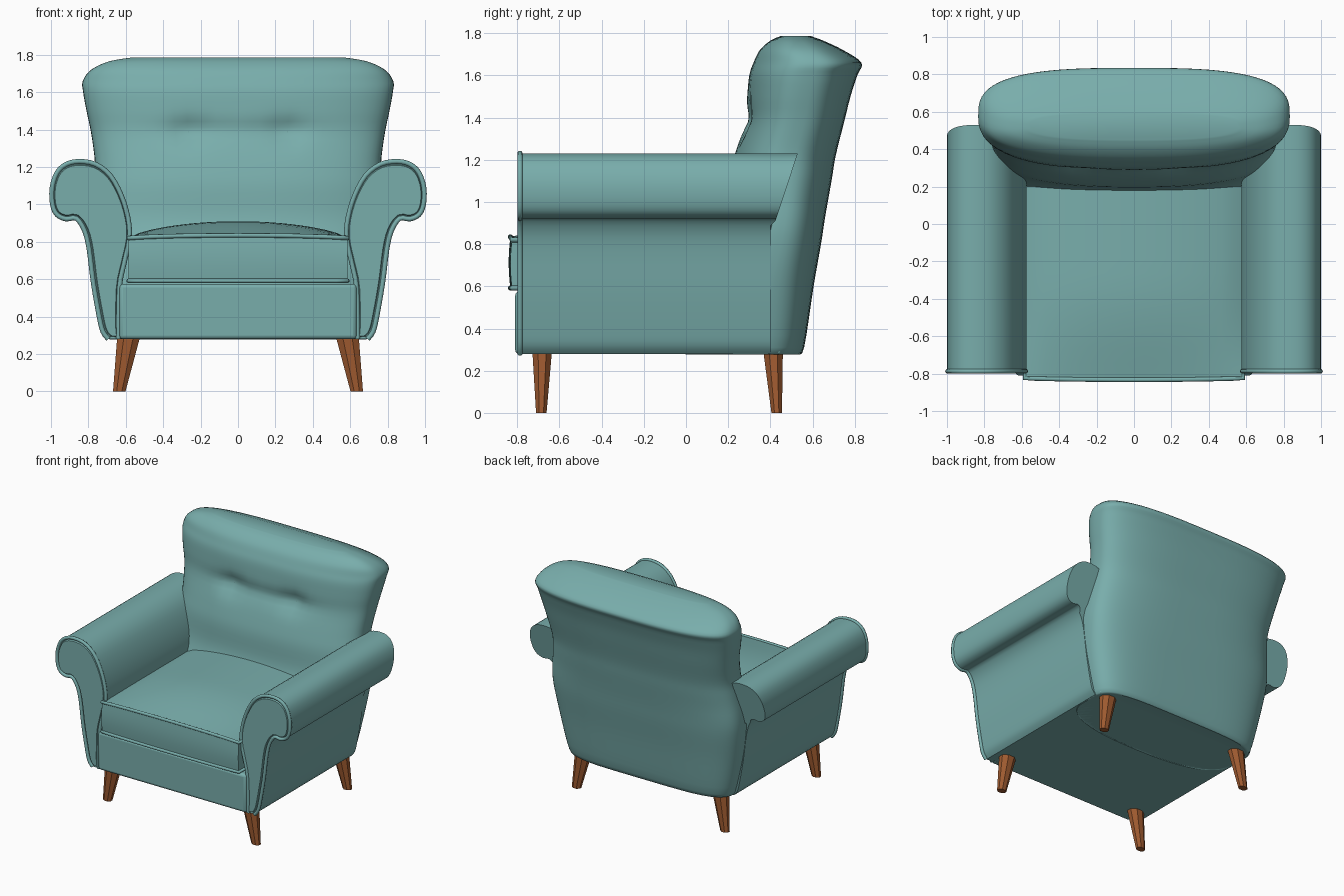
import bpy, bmesh, math
from mathutils import Vector

if "Cube" in bpy.data.objects:
    bpy.data.objects.remove(bpy.data.objects["Cube"])


def material(name, rgb):
    m = bpy.data.materials.new(name)
    m.diffuse_color = (*rgb, 1)
    m.use_nodes = True
    m.node_tree.nodes["Principled BSDF"].inputs["Base Color"].default_value = m.diffuse_color
    return m


TEAL = material("teal fabric", (0.19, 0.42, 0.41))
WOOD = material("brown wood", (0.35, 0.105, 0.03))


def spline(pts, steps):
    """Catmull-Rom through a list of equal-length tuples."""
    p = [Vector(q) for q in [pts[0], *pts, pts[-1]]]
    out = []
    for a, b, c, d in zip(p, p[1:], p[2:], p[3:]):
        for k in range(steps):
            t = k / steps
            out.append(0.5 * (2 * b + (c - a) * t + (2 * a - 5 * b + 4 * c - d) * t * t
                              + (3 * b - a - 3 * c + d) * t ** 3))
    return out + [p[-1]]


def finish(name, bm, mat, mirror=False, angle=40, bevel=0):
    bmesh.ops.recalc_face_normals(bm, faces=bm.faces)
    me = bpy.data.meshes.new(name)
    bm.to_mesh(me)
    bm.free()
    me.materials.append(mat)
    ob = bpy.data.objects.new(name, me)
    bpy.context.collection.objects.link(ob)
    bpy.ops.object.select_all(action='DESELECT')
    ob.select_set(True)
    bpy.context.view_layer.objects.active = ob
    bpy.ops.object.shade_smooth_by_angle(angle=math.radians(angle))
    if bevel:
        b = ob.modifiers.new("round", 'BEVEL')
        b.width, b.segments = bevel, 3
    if mirror:
        ob.modifiers.new("mirror", 'MIRROR')
    return ob


def loft(rings):
    """Closed rings of points joined by quads, capped at both ends."""
    bm = bmesh.new()
    vs = [[bm.verts.new(p) for p in r] for r in rings]
    n = len(vs[0])
    for a, b in zip(vs, vs[1:]):
        for i in range(n):
            j = (i + 1) % n
            bm.faces.new((a[i], a[j], b[j], b[i]))
    bm.faces.new(vs[0])
    last = bm.faces.new(vs[-1])
    bmesh.ops.recalc_face_normals(bm, faces=bm.faces)
    return bm, last


def box(name, x, y0, y1, z0, z1, bevel):
    bm, _ = loft([[(-x, y0, z), (x, y0, z), (x, y1, z), (-x, y1, z)] for z in (z0, z1)])
    return finish(name, bm, TEAL, bevel=bevel)


def piping(name, pts, r, closed=False, mirror=False):
    cu = bpy.data.curves.new(name, 'CURVE')
    cu.dimensions = '3D'
    cu.bevel_depth, cu.bevel_resolution = r, 2
    s = cu.splines.new('POLY')
    s.points.add(len(pts) - 1)
    for q, p in zip(s.points, pts):
        q.co = (*p, 1)
    s.use_cyclic_u = closed
    cu.materials.append(TEAL)
    ob = bpy.data.objects.new(name, cu)
    bpy.context.collection.objects.link(ob)
    if mirror:
        ob.modifiers.new("mirror", 'MIRROR')


# Back: rings of (z, half width, front y, rear y)
BACK = [(0.28, 0.67, 0.0, 0.53), (0.31, 0.705, 0.0, 0.56), (0.6, 0.77, 0.05, 0.605),
        (0.8, 0.795, 0.14, 0.64), (0.93, 0.795, 0.185, 0.66), (1.1, 0.775, 0.20, 0.69),
        (1.22, 0.765, 0.23, 0.71), (1.38, 0.785, 0.28, 0.75), (1.5, 0.81, 0.29, 0.78),
        (1.6, 0.828, 0.30, 0.812), (1.66, 0.83, 0.32, 0.832), (1.72, 0.785, 0.35, 0.745),
        (1.765, 0.69, 0.40, 0.65), (1.787, 0.56, 0.45, 0.59)]


def back_ring(z, w, yf, yr, seg=72):
    yc, b = (yf + yr) / 2, (yr - yf) / 2
    out = []
    for i in range(seg):
        a = 2 * math.pi * i / seg
        c, s = math.cos(a), math.sin(a)
        n = 2.5 if s < 0 else 3 + 2 * max(0, 1 - z)
        x = w * math.copysign(abs(c) ** (2 / n), c)
        y = yc + b * math.copysign(abs(s) ** (2 / n), s)
        if s < 0:  # tufting dents and the soft crease between them
            for bx in (-0.26, 0.26):
                y += 0.035 * math.exp(-((x - bx) ** 2 + (z - 1.39) ** 2) / 0.006)
            y += 0.015 * math.exp(-((z - 1.39) / 0.05) ** 2 - (x / 0.45) ** 4)
        out.append((x, y, z))
    return out


bm, _ = loft([back_ring(*r) for r in spline(BACK, 4)])
finish("back", bm, TEAL, angle=50)

# Back buttons
bm = bmesh.new()
bmesh.ops.create_uvsphere(bm, u_segments=12, v_segments=8, radius=0.026)
for v in bm.verts:
    v.co = (v.co.x + 0.26, v.co.y * 0.5 + 0.345, v.co.z + 1.39)
finish("back_buttons", bm, TEAL, mirror=True)

# Rolled arms: scroll profile from outer bottom over the top to inner bottom
ARM = [(0.69, 0.28), (0.72, 0.32), (0.74, 0.4), (0.772, 0.58), (0.795, 0.76), (0.82, 0.86),
       (0.865, 0.925), (0.92, 0.922), (0.97, 0.945), (0.995, 1.0), (0.997, 1.09),
       (0.97, 1.17), (0.92, 1.215), (0.85, 1.23), (0.76, 1.215), (0.68, 1.155),
       (0.62, 1.05), (0.583, 0.93), (0.575, 0.82), (0.605, 0.68), (0.63, 0.55), (0.635, 0.28)]
prof = spline(ARM, 3)


def arm_end(x, z):
    return 0.53 - (1.23 - z) * 0.33 if z > 0.9 else 0.40


cx, cz = 0.8, 0.95
rings = [[(x, arm_end(x, z), z) for x, z in prof],
         [(x, -0.785, z) for x, z in prof]]
bm, front = loft(rings)
bmesh.ops.inset_individual(bm, faces=[front], thickness=0.016, depth=0.0)
bmesh.ops.inset_individual(bm, faces=[front], thickness=0.005, depth=0.012)
finish("arms", bm, TEAL, mirror=True)
piping("arm_piping", [(x + (0.85 - x) * 0.02, -0.787, z) for x, z in prof], 0.013, mirror=True)

# Base and front rail
box("base", 0.68, -0.77, 0.45, 0.28, 0.56, 0.01)
box("front_rail", 0.635, -0.81, -0.6, 0.28, 0.575, 0.02)

# Seat cushion with a crowned top and soft front
bm = bmesh.new()
W, Y0, Y1 = 0.585, -0.825, 0.3
N = 20


def crown(x, y):
    u = max(0, 1 - (x / W) ** 2)
    t = min(1, (y - Y0) / 0.55)
    return 0.82 + u ** 0.7 * (0.015 + 0.075 * math.sin(t * math.pi / 2))


def front_y(x):
    return Y0 - 0.008 * (1 - (x / W) ** 2)


grid = []
for i in range(N + 1):
    x = W * (2 * i / N - 1)
    col = [(x, Y1, 0.58)]
    for k in range(7):  # bulging front face
        t = k / 6
        col.append((x, front_y(x) - 0.008 * math.sin(math.pi * t), 0.59 + t * (crown(x, Y0) - 0.59)))
    for k in range(1, 15):
        y = Y0 + (Y1 - Y0) * k / 14
        col.append((x, y, crown(x, y)))
    grid.append(col)
bm, _ = loft(grid)
finish("seat_cushion", bm, TEAL, angle=45)

# Piping along the cushion's upper and lower front edges
xs = [W * (2 * i / N - 1) for i in range(N + 1)]
for nm, zf in (("upper", lambda x: crown(x, Y0)), ("lower", lambda x: 0.592)):
    line = [(x, front_y(x), zf(x)) for x in xs]
    piping("cushion_" + nm + "_piping",
           [(-W, -0.3, zf(-W))] + line + [(W, -0.3, zf(W))], 0.012)

# Splayed, tapered legs
for nm, yt, yb in (("front_legs", -0.682, -0.686), ("rear_legs", 0.413, 0.43)):
    rings = []
    for x, y, z, rx, ry in ((0.635, yb, 0, 0.036, 0.027), (0.585, yt, 0.29, 0.066, 0.05)):
        rings.append([(x + rx * math.cos(a), y + ry * math.sin(a), z)
                      for a in (math.pi / 8 + i * math.pi / 4 for i in range(8))])
    bm, _ = loft(rings)
    finish(nm, bm, WOOD, mirror=True, angle=30)
